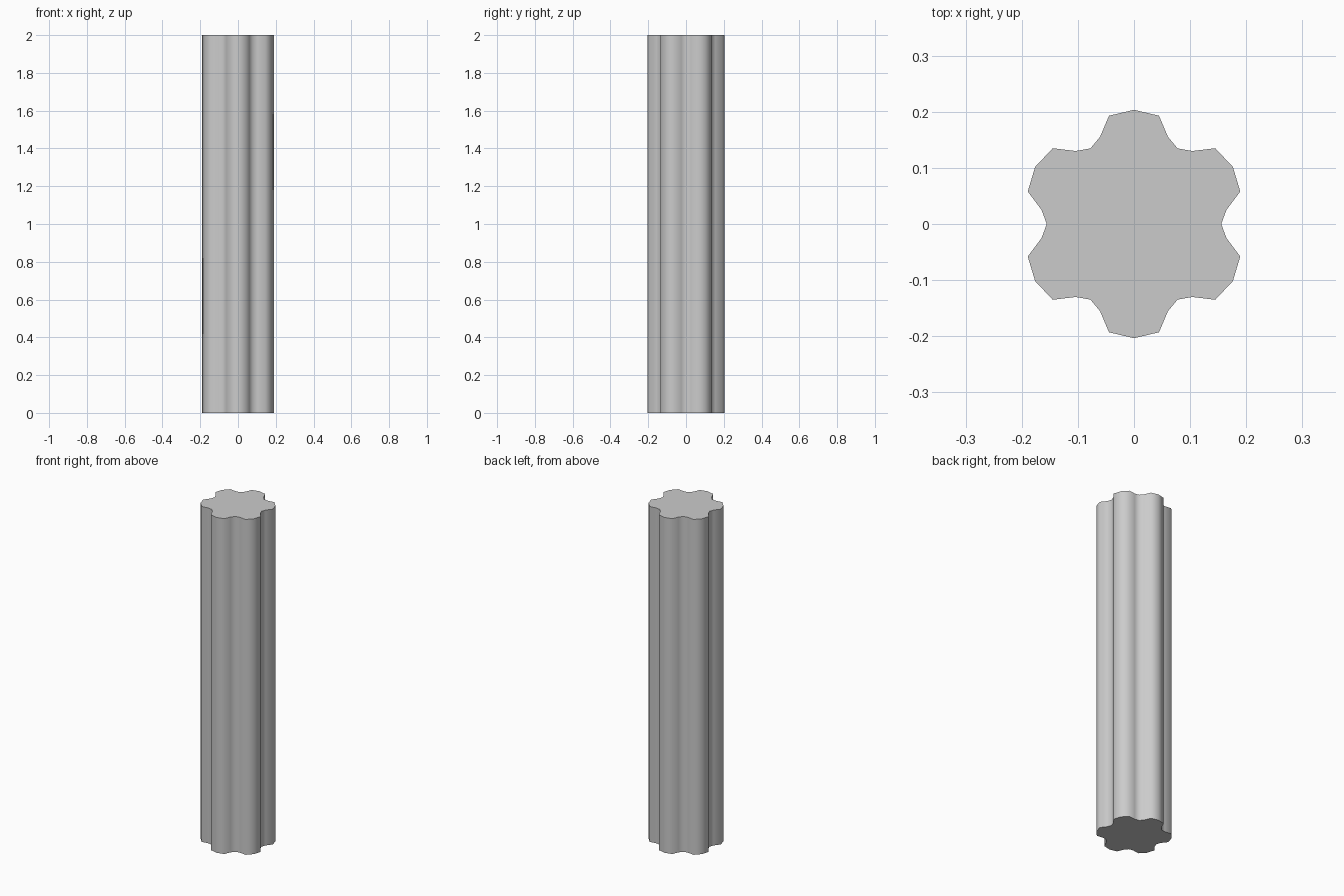
import bpy, bmesh, math

if "Cube" in bpy.data.objects:
    bpy.data.objects.remove(bpy.data.objects["Cube"])

# One lobe of the fluted cross-section: (radius, angle from lobe tip in degrees)
LOBE = [(0.1667, -21.3), (0.198, -13), (0.2035, 0),
        (0.198, 13), (0.1667, 21.3), (0.1555, 30)]
HEIGHT = 2.0

# Repeat the lobe six times around z, first tip on +y
bm = bmesh.new()
ring = []
for i in range(6):
    for r, deg in LOBE:
        a = math.radians(90 + 60 * i + deg)
        ring.append(bm.verts.new((r * math.cos(a), r * math.sin(a), 0)))

# Extrude the outline into a capped column
base = bm.faces.new(ring)
top = bmesh.ops.extrude_face_region(bm, geom=[base], use_keep_orig=True)
bmesh.ops.translate(bm, vec=(0, 0, HEIGHT),
                    verts=[v for v in top["geom"] if isinstance(v, bmesh.types.BMVert)])
bmesh.ops.recalc_face_normals(bm, faces=bm.faces)

mesh = bpy.data.meshes.new("fluted_column")
bm.to_mesh(mesh)
bm.free()
column = bpy.data.objects.new("fluted_column", mesh)
bpy.context.collection.objects.link(column)

# Smooth flutes, sharp end caps
bpy.context.view_layer.objects.active = column
column.select_set(True)
bpy.ops.object.shade_smooth_by_angle(angle=math.radians(65))
